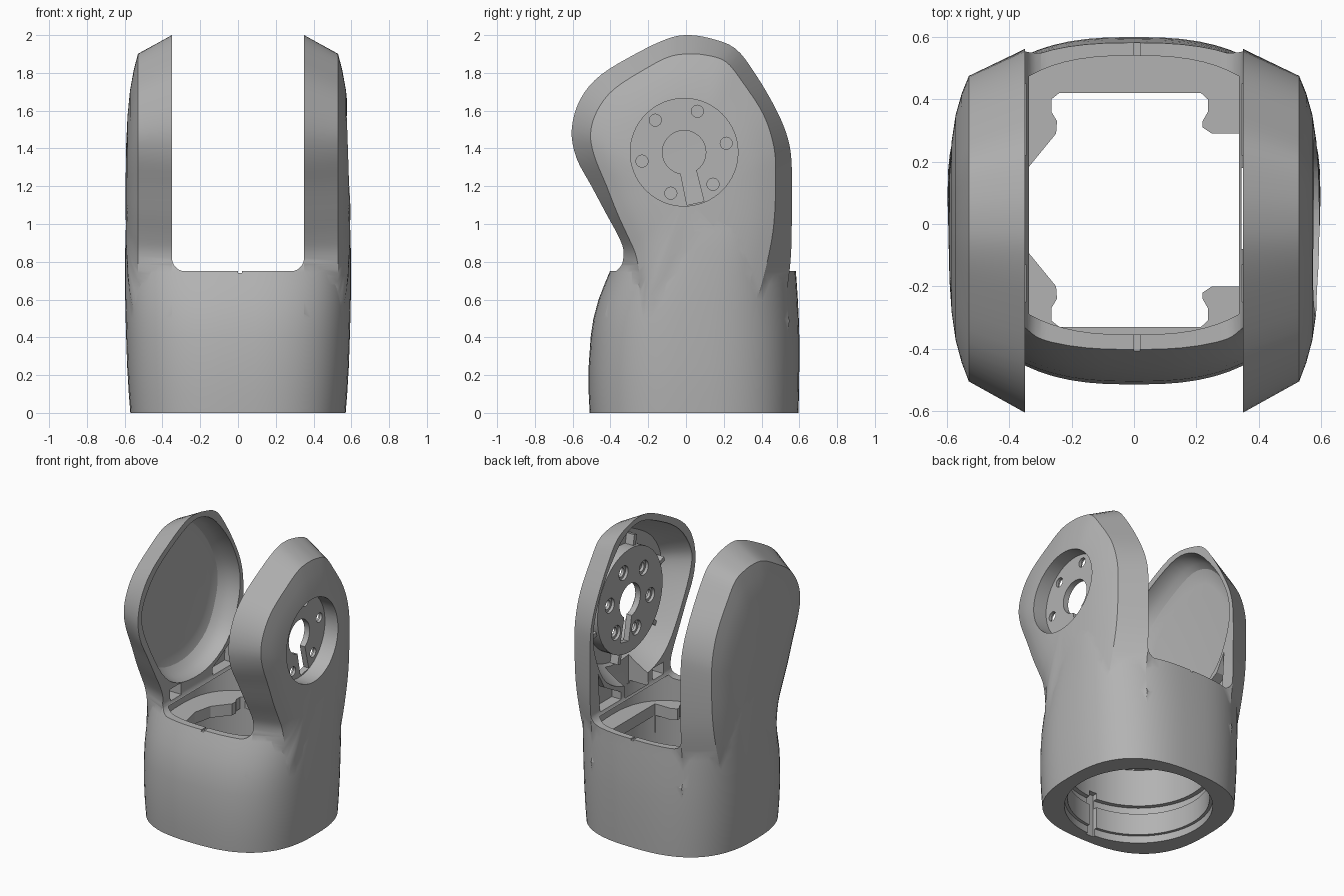
import bpy, bmesh, math
from math import sin, cos, pi
from mathutils import Vector

if "Cube" in bpy.data.objects:
    bpy.data.objects.remove(bpy.data.objects["Cube"])

grey = bpy.data.materials.new("matte_grey")
grey.use_nodes = True
colour = (0.45, 0.45, 0.45, 1)
grey.diffuse_color = colour
grey.node_tree.nodes["Principled BSDF"].inputs["Base Color"].default_value = colour


def loft(name, rings):
    """Skin a list of equal-length point rings and cap both ends."""
    bm = bmesh.new()
    rows = [[bm.verts.new(p) for p in ring] for ring in rings]
    n = len(rows[0])
    for a, b in zip(rows, rows[1:]):
        for i in range(n):
            j = (i + 1) % n
            bm.faces.new((a[i], a[j], b[j], b[i]))
    bm.faces.new(rows[0][::-1])
    bm.faces.new(rows[-1])
    bmesh.ops.recalc_face_normals(bm, faces=bm.faces)
    mesh = bpy.data.meshes.new(name)
    bm.to_mesh(mesh)
    bm.free()
    mesh.materials.append(grey)
    ob = bpy.data.objects.new(name, mesh)
    bpy.context.collection.objects.link(ob)
    return ob


def smooth(points, steps=4):
    """Closed Catmull-Rom curve through 2D points."""
    pts = [Vector(p) for p in points]
    n, out = len(pts), []
    for i in range(n):
        a, b, c, d = (pts[(i + k) % n] for k in (-1, 0, 1, 2))
        for s in range(steps):
            t = s / steps
            out.append(0.5 * (2 * b + (c - a) * t + (2 * a - 5 * b + 4 * c - d) * t * t
                              + (3 * b - a - 3 * c + d) * t ** 3))
    return out


def scaled(outline, centre, k):
    c = Vector(centre)
    return [c + (p - c) * k for p in outline]


def along_x(name, sections, side=1):
    return loft(name, [[(side * x, p[0], p[1]) for p in ring] for x, ring in sections])


def circle(cy, cz, r, n=48):
    return [(cy + r * cos(2 * pi * i / n), cz + r * sin(2 * pi * i / n)) for i in range(n)]


def prism_x(name, outline, x0, x1, side=1):
    return along_x(name, [(x0, outline), (x1, outline)], side)


def prism_z(name, outline, z0, z1):
    return loft(name, [[(p[0], p[1], z) for p in outline] for z in (z0, z1)])


def rect(a0, a1, b0, b1):
    return [(a0, b0), (a1, b0), (a1, b1), (a0, b1)]


def squircle(w, y0, y1, n=72, power=2.6):
    pts = []
    for i in range(n):
        c, s = cos(2 * pi * i / n), sin(2 * pi * i / n)
        pts.append((math.copysign(abs(c) ** (2 / power), c) * w,
                    (y0 + y1) / 2 + math.copysign(abs(s) ** (2 / power), s) * (y1 - y0) / 2))
    return pts


def combine(target, tool, operation):
    mod = target.modifiers.new("join", 'BOOLEAN')
    mod.operation, mod.object, mod.solver = operation, tool, 'EXACT'
    bpy.context.view_layer.objects.active = target
    bpy.ops.object.modifier_apply(modifier=mod.name)
    bpy.data.objects.remove(tool)


def add(tool):
    combine(body, tool, 'UNION')


def cut(tool):
    combine(body, tool, 'DIFFERENCE')


# Lower body: height, half width, front and back
levels = [(0, .57, -.51, .595), (.1, .578, -.515, .598), (.25, .587, -.515, .6),
          (.4, .592, -.505, .6), (.5, .595, -.49, .597), (.6, .597, -.463, .592),
          (.68, .598, -.432, .587), (.745, .598, -.405, .582), (.8, .598, -.38, .58),
          (.87, .597, -.36, .577), (.96, .595, -.35, .57), (1.1, .583, -.32, .54),
          (1.25, .56, -.25, .48), (1.4, .5, -.15, .4)]
body = loft("fork_bracket", [[(x, y, z) for x, y in squircle(w, a, b)] for z, w, a, b in levels])

# Cheeks: wide rim, chamfer, domed outer face, sinking gradually into the body
rim = smooth([(0, 2), (-.1, 1.98), (-.25, 1.91), (-.45, 1.79), (-.56, 1.66), (-.605, 1.5),
              (-.58, 1.35), (-.5, 1.2), (-.42, 1.05), (-.355, .93), (-.33, .85), (-.345, .76),
              (-.375, .66), (-.37, .4), (.47, .4), (.525, .6), (.553, .8), (.56, 1.0),
              (.56, 1.3), (.54, 1.45), (.48, 1.6), (.37, 1.79), (.26, 1.93), (.12, 1.985)])
face = smooth([(0, 1.9), (-.09, 1.885), (-.2, 1.83), (-.38, 1.715), (-.47, 1.6), (-.505, 1.48),
               (-.485, 1.36), (-.42, 1.2), (-.365, 1.06), (-.31, .94), (-.27, .85), (-.25, .76),
               (-.24, .66), (-.2, .4), (.3, .4), (.375, .6), (.43, .8), (.465, 1.0),
               (.475, 1.25), (.465, 1.41), (.41, 1.58), (.3, 1.75), (.21, 1.86), (.1, 1.895)])
hub = (0, 1.15)
for side in (-1, 1):
    add(along_x("cheek", [(.2, rim), (.35, rim), (.53, face)] +
                [(x, scaled(face, hub, k)) for x, k in
                 ((.553, .88), (.572, .74), (.585, .56), (.592, .36), (.595, .1))], side))

# Slot between the cheeks, with rounded lower corners
r = .07
slot = [(.35, 2.2), (-.35, 2.2)]
for cx, start in ((-.35 + r, pi), (.35 - r, 1.5 * pi)):
    slot += [(cx + r * cos(start + pi * i / 12), .75 + r + r * sin(start + pi * i / 12))
             for i in range(7)]
cut(loft("slot", [[(x, y, z) for x, z in slot] for y in (-1, 1)]))

# Upper cavity, shelf opening and grooved bore
cut(prism_z("cavity", squircle(.51, -.355, .54), .6, .78))
opening = [(-.24, .42), (-.265, .4), (-.265, .36), (-.247, .33), (-.25, .29), (-.34, .18),
           (-.37, .05), (-.34, -.09), (-.25, -.2), (-.247, -.24), (-.265, -.27), (-.265, -.31),
           (-.24, -.33), (.215, -.33), (.237, -.31), (.237, -.27), (.22, -.24), (.22, -.22),
           (.25, -.2), (.38, -.2), (.38, .29), (.25, .29), (.22, .31), (.22, .33),
           (.237, .36), (.237, .4), (.215, .42)]
cut(prism_z("opening", opening, .4, .7))
steps = [(-.1, .47), (.05, .47), (.05, .45), (.2, .45), (.2, .48), (.26, .48),
         (.26, .45), (.52, .45)]
cut(loft("bore", [[(x, y, z) for x, y in circle(0, .045, rad, 64)] for z, rad in steps]))

# Locating notches in the rims and key slot in the bore
for y in (-.4, .57):
    cut(loft("notch", [[(x, y + d, z) for x, z in rect(0, .02, .74, .8)] for d in (-.06, .06)]))
cut(prism_z("key_slot", rect(-.03, .03, -.44, -.3), -.1, .3))

# Hollow of each cheek: a rounded bowl on one, a deep pocket on the other
bowl = smooth([(0, 1.96), (-.23, 1.87), (-.43, 1.74), (-.55, 1.57), (-.555, 1.43), (-.45, 1.2),
               (-.3, .98), (-.12, .88), (.15, .87), (.38, .98), (.5, 1.2), (.52, 1.4),
               (.45, 1.6), (.33, 1.78), (.18, 1.92)])
middle = (0, 1.43)
round_bowl = ((.36, 1), (.41, .975), (.45, .935), (.48, .88), (.495, .8), (.5, .7))
deep_pocket = ((.36, 1), (.46, .9), (.52, .82))
for side, shape in ((-1, round_bowl), (1, deep_pocket)):
    cut(along_x("bowl", [(.3, bowl)] + [(x, scaled(bowl, middle, k)) for x, k in shape], side))
    cut(prism_x("rear_pocket", [(.22, .8), (.45, .8), (.47, 1.07), (.4, .95), (.22, .85)],
                .34, .42, side))
    cut(prism_x("front_pocket", rect(-.25, -.13, .8, .88), .34, .45, side))
cut(prism_x("cable_channel", rect(-.08, .18, .76, 1.06), .345, .5))

# Mounting disc with radial ribs
cy, cz = -.01, 1.38
add(prism_x("disc", circle(cy, cz, .36), .44, .545))
for i in range(6):
    a = pi * (.235 + i / 3)
    along, across = Vector((cos(a), sin(a))), Vector((-sin(a), cos(a))) * .015
    c = Vector((cy, cz))
    add(prism_x("rib", [c + along * .3 - across, c + along * .43 - across,
                        c + along * .43 + across, c + along * .3 + across], .46, .53))

# Outer recess, centre hole, keyway and counterbored bolt holes
cut(prism_x("recess", circle(cy, cz, .285, 64), .48, .8))
cut(prism_x("centre_hole", circle(cy, cz, .115), .3, .8))
cut(prism_x("keyway", [(-.035, 1.3), (.005, 1.1), (.095, 1.12), (.05, 1.3)], .3, .8))
for i in range(6):
    a = math.radians(72 + 60 * i)
    y, z = cy + .228 * cos(a), cz + .228 * sin(a)
    cut(prism_x("bolt_hole", circle(y, z, .032, 24), .3, .8))
    cut(prism_x("counterbore", circle(y, z, .05, 24), .3, .46))

# Smooth shading with crisp edges
bpy.ops.object.select_all(action='DESELECT')
body.select_set(True)
bpy.context.view_layer.objects.active = body
bpy.ops.object.shade_smooth_by_angle(angle=math.radians(25))
